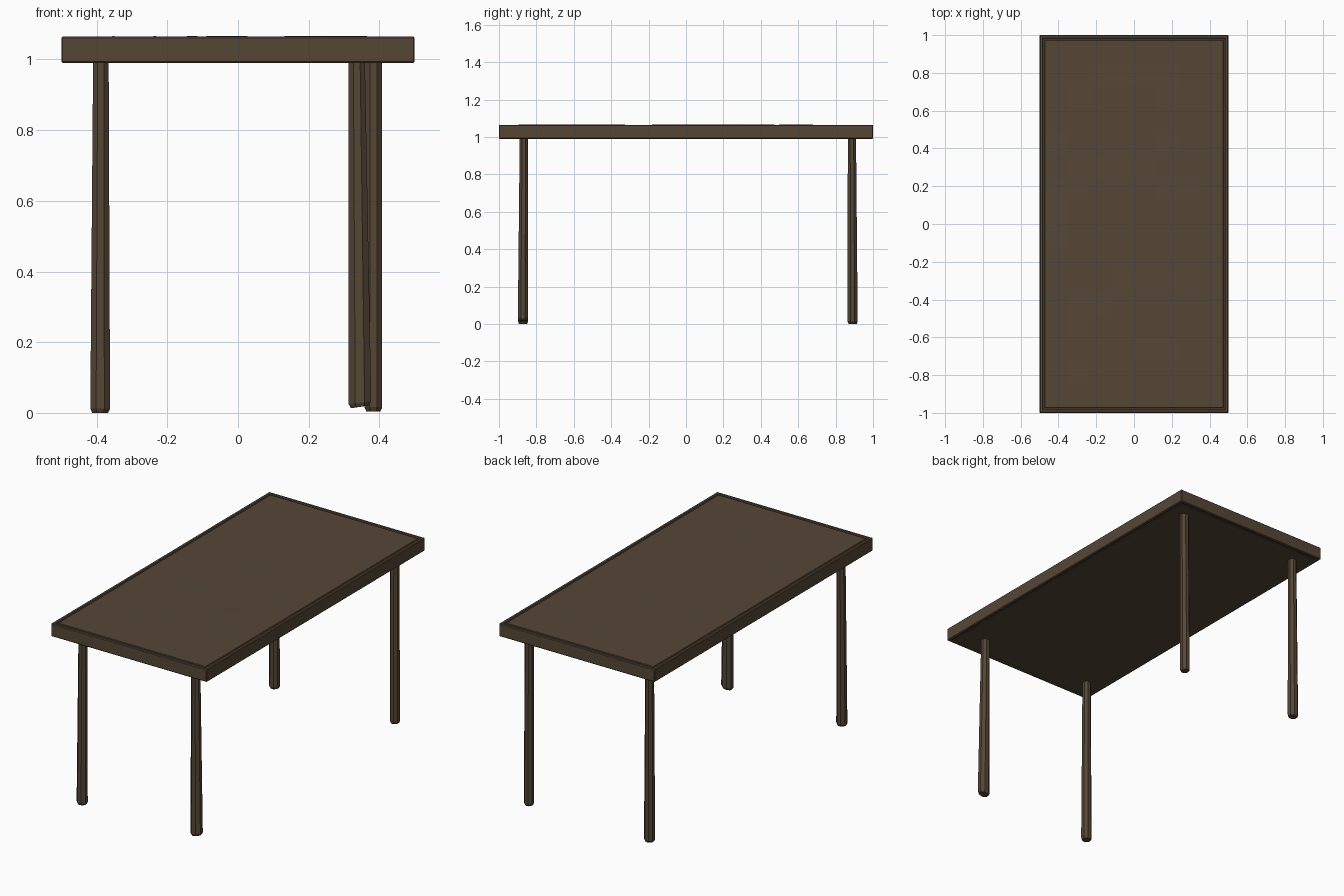
import bpy, bmesh, math, random

random.seed(4)
if "Cube" in bpy.data.objects:
    bpy.data.objects.remove(bpy.data.objects["Cube"])

wood = bpy.data.materials.new("dark_brown_wood")
wood.use_nodes = True
brown = (0.09, 0.062, 0.037, 1)
wood.diffuse_color = brown
bsdf = wood.node_tree.nodes["Principled BSDF"]
bsdf.inputs["Base Color"].default_value = brown
bsdf.inputs["Roughness"].default_value = 0.8


def finish(name, bm):
    bmesh.ops.recalc_face_normals(bm, faces=bm.faces)
    mesh = bpy.data.meshes.new(name)
    bm.to_mesh(mesh)
    bm.free()
    mesh.materials.append(wood)
    obj = bpy.data.objects.new(name, mesh)
    bpy.context.collection.objects.link(obj)
    return obj


def tabletop(bottom, top):
    """Slab with a shallow groove inside the rim on both broad faces."""
    bm = bmesh.new()
    bmesh.ops.create_cube(bm, size=1)
    for v in bm.verts:
        v.co = (v.co.x, v.co.y * 2, top if v.co.z > 0 else bottom)
    bm.normal_update()
    broad = [f for f in bm.faces if abs(f.normal.z) > 0.9]
    edges = list(bm.edges)
    for face in broad:
        sign = 1 if face.normal.z > 0 else -1
        for width, depth in ((0.016, 0), (0.003, -0.005), (0.006, 0), (0.003, 0.004)):
            bmesh.ops.inset_region(bm, faces=[face], thickness=width, use_even_offset=True)
            for v in face.verts:
                v.co.z += sign * depth
        # gently uneven boards on the upper panel
        if sign > 0:
            inner = list(face.edges)
            corners = [v.co.copy() for v in face.verts]
            hx = max(c.x for c in corners)
            hy = max(c.y for c in corners)
            z = corners[0].z
            bm.faces.remove(face)
            nx, ny = 8, 16
            grid = [[bm.verts.new((-hx + 2 * hx * i / nx, -hy + 2 * hy * j / ny,
                                   z + (random.uniform(-0.0005, 0.002)
                                        if 0 < i < nx and 0 < j < ny else 0)))
                     for j in range(ny + 1)] for i in range(nx + 1)]
            for i in range(nx):
                for j in range(ny):
                    bm.faces.new((grid[i][j], grid[i + 1][j],
                                  grid[i + 1][j + 1], grid[i][j + 1]))
    bmesh.ops.bevel(bm, geom=edges, offset=0.004, segments=1, affect='EDGES')
    return finish("tabletop", bm)


def leg(name, top, foot, top_r, foot_r, base, slant=0.0):
    """Eight-sided post lofted from the slab to a chamfered foot."""
    bm = bmesh.new()
    levels = ((1.0, top, top_r, 1), (base + 0.012, foot, foot_r, 1), (base, foot, foot_r, 0.8))
    rings = []
    for z, (cx, cy), (rx, ry), k in levels:
        ring = []
        for i in range(8):
            a = math.radians(22.5 + 45 * i)
            c, s = (f(a) / math.cos(math.pi / 8) for f in (math.cos, math.sin))
            lift = slant * c if z < 0.5 else 0
            ring.append(bm.verts.new((cx + rx * k * c, cy + ry * k * s, z + lift)))
        rings.append(ring)
    for a, b in zip(rings, rings[1:]):
        for i in range(8):
            j = (i + 1) % 8
            bm.faces.new((a[i], a[j], b[j], b[i]))
    bm.faces.new(rings[0])
    bm.faces.new(rings[-1])
    return finish(name, bm)


tabletop(0.99, 1.065)

# Hand-hewn legs, each slightly different
thin, wide = (0.022, 0.022), (0.028, 0.027)
leg("front_right_leg", (-0.388, -0.867), (-0.39, -0.871), thin, wide, 0.0)
leg("back_right_leg", (-0.388, 0.887), (-0.39, 0.891), thin, wide, 0.0)
leg("back_left_leg", (0.384, 0.887), (0.383, 0.891), (0.024, 0.022), (0.025, 0.027), 0.004)
leg("front_left_leg", (0.336, -0.867), (0.345, -0.872), (0.023, 0.022), (0.032, 0.027), 0.017, 0.004)
